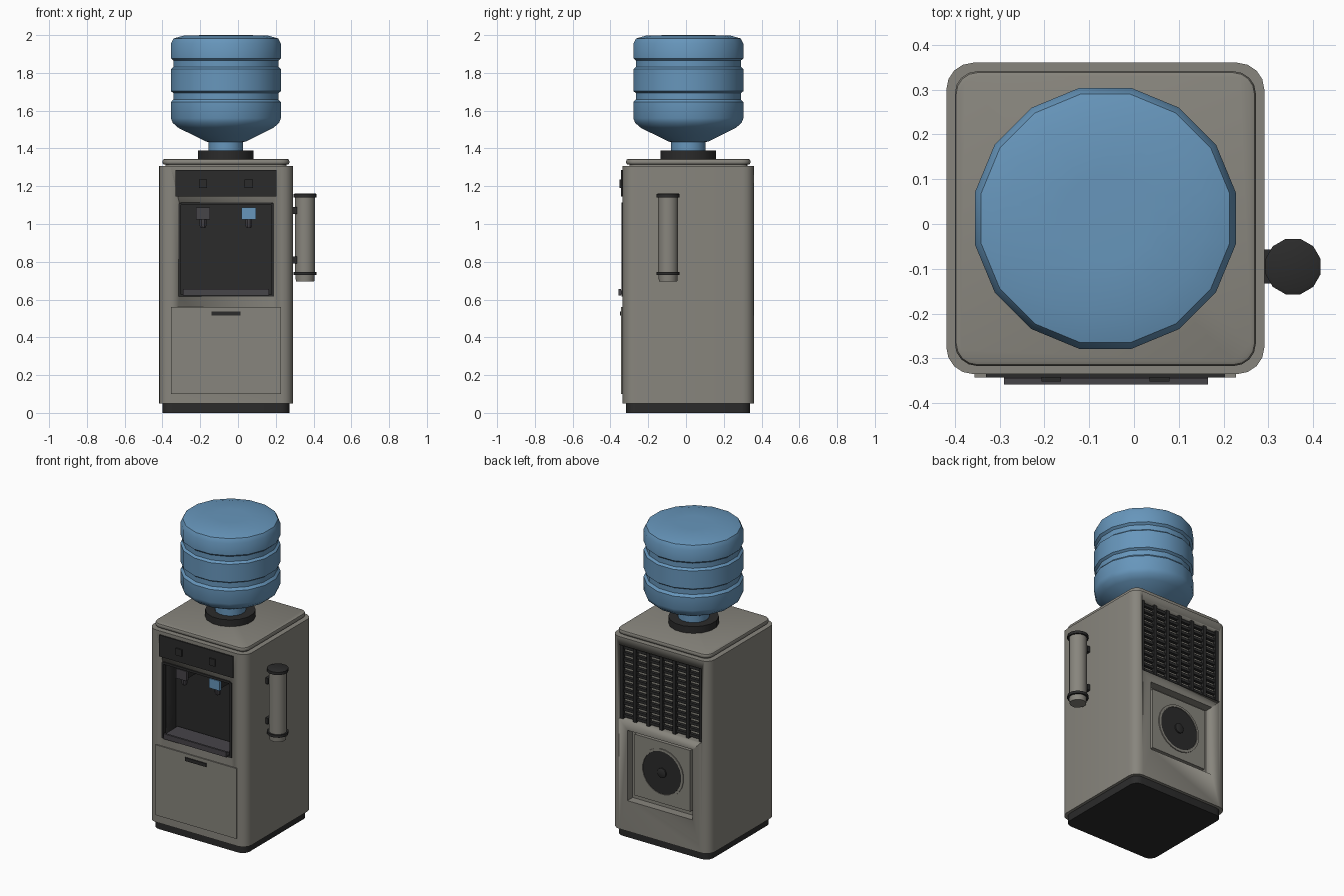
import bpy, bmesh, math
from mathutils import Matrix

if "Cube" in bpy.data.objects:
    bpy.data.objects.remove(bpy.data.objects["Cube"])

CX, CY = -0.064, 0.0125          # axis of the cabinet and bottle


def material(name, rgb):
    m = bpy.data.materials.new(name)
    m.diffuse_color = (*rgb, 1)
    m.use_nodes = True
    m.node_tree.nodes["Principled BSDF"].inputs["Base Color"].default_value = m.diffuse_color
    return m


GREY = material("warm grey", (0.245, 0.235, 0.205))
BLACK = material("soft black", (0.024, 0.024, 0.024))
DARK = material("dark grey", (0.062, 0.058, 0.066))
BLUE = material("bottle blue", (0.135, 0.305, 0.50))


def finish(name, bm, mat, angle=31):
    bmesh.ops.recalc_face_normals(bm, faces=bm.faces)
    me = bpy.data.meshes.new(name)
    bm.to_mesh(me)
    bm.free()
    me.materials.append(mat)
    ob = bpy.data.objects.new(name, me)
    bpy.context.collection.objects.link(ob)
    bpy.ops.object.select_all(action='DESELECT')
    ob.select_set(True)
    bpy.context.view_layer.objects.active = ob
    bpy.ops.object.shade_smooth_by_angle(angle=math.radians(angle))
    return ob


def box(name, x, y, z, mat, corner=0.0, top=0.0):
    """Box from ranges, with rounded upright edges and an optional top/bottom bevel."""
    bm = bmesh.new()
    size = [r[1] - r[0] for r in (x, y, z)]
    mid = [(r[0] + r[1]) / 2 for r in (x, y, z)]
    bmesh.ops.create_cube(bm, size=1, matrix=Matrix.Translation(mid) @ Matrix.Diagonal((*size, 1)))
    if corner:
        edges = [e for e in bm.edges if abs(e.verts[0].co.z - e.verts[1].co.z) > 1e-4]
        bmesh.ops.bevel(bm, geom=edges, offset=corner, segments=4, profile=0.5, affect='EDGES')
    if top:
        edges = [e for e in bm.edges if abs(e.verts[0].co.z - e.verts[1].co.z) < 1e-4]
        bmesh.ops.bevel(bm, geom=edges, offset=top, segments=2, profile=0.5, affect='EDGES')
    return finish(name, bm, mat)


def lathe(name, profile, centre, sides, mat, axis='Z', angle=31):
    """Closed revolved solid; profile is (radius, height) pairs from bottom to top."""
    bm = bmesh.new()
    rings = []
    for r, h in profile:
        ring = []
        for i in range(sides):
            a = 2 * math.pi * (i + 0.5) / sides
            u, v = r * math.cos(a), r * math.sin(a)
            co = (u, v, h) if axis == 'Z' else (u, h, v)
            ring.append(bm.verts.new([c + d for c, d in zip(centre, co)]))
        rings.append(ring)
    for a, b in zip(rings, rings[1:]):
        for i in range(sides):
            j = (i + 1) % sides
            bm.faces.new((a[i], a[j], b[j], b[i]))
    bm.faces.new(rings[0])
    bm.faces.new(rings[-1])
    return finish(name, bm, mat, angle)


# Cabinet with the dispensing niche, grille recess and fan recess cut out
NICHE_BACK = -0.20
cabinet = box("cabinet", (-0.419, 0.291), (-0.335, 0.36), (0.05, 1.308), GREY, 0.06)
cabinet.data.materials.append(BLACK)
cutters = [
    box("niche_cutter", (-0.31, 0.185), (-0.5, NICHE_BACK), (0.62, 1.11), GREY),
    box("grille_cutter", (-0.364, 0.236), (0.31, 0.5), (0.77, 1.255), GREY),
    box("fan_cutter", (-0.30, 0.172), (0.305, 0.5), (0.25, 0.71), GREY),
]
bpy.context.view_layer.objects.active = cabinet
for c in cutters:
    c.hide_render = True
    mod = cabinet.modifiers.new("cut", 'BOOLEAN')
    mod.operation, mod.solver, mod.object = 'DIFFERENCE', 'EXACT', c
    bpy.ops.object.modifier_apply(modifier=mod.name)
    bpy.data.objects.remove(c)
for p in cabinet.data.polygons:      # black niche lining
    x, y, z = p.center
    inside = -0.32 < x < 0.195 and -0.334 < y < NICHE_BACK + 0.01 and 0.61 < z < 1.12
    p.material_index = 1 if inside else 0

# Plinth and lid
box("plinth", (-0.40, 0.272), (-0.317, 0.34), (0, 0.052), BLACK, 0.05)
box("lid_seam", (-0.385, 0.257), (-0.30, 0.325), (1.30, 1.322), GREY, 0.04)
box("lid", (-0.40, 0.272), (-0.317, 0.341), (1.314, 1.344), GREY, 0.05, 0.011)

# Bottle and its collar
lathe("bottle_collar", [(0.15, 1.34), (0.15, 1.388)], (CX, CY, 0), 16, BLACK)
lathe("bottle", [
    (0.093, 1.38), (0.093, 1.433), (0.11, 1.438), (0.18, 1.472), (0.255, 1.508), (0.287, 1.535),
    (0.297, 1.56), (0.297, 1.645), (0.283, 1.66), (0.283, 1.693), (0.297, 1.703),
    (0.297, 1.82), (0.283, 1.832), (0.283, 1.865), (0.297, 1.877), (0.297, 1.955),
    (0.283, 1.982), (0.225, 1.998), (0.1, 2.0)], (CX, CY, 0), 16, BLUE)

# Control panel with two buttons
box("control_panel", (-0.33, 0.203), (-0.343, -0.33), (1.145, 1.285), BLACK)
# Frame lip around the niche
for n, x, z in (("left", (-0.315, -0.303), (0.617, 1.108)), ("right", (0.178, 0.19), (0.617, 1.108)),
                ("top", (-0.303, 0.178), (1.10, 1.115)), ("bottom", (-0.303, 0.178), (0.617, 0.628))):
    box("niche_frame_" + n, x, (-0.341, -0.31), z, BLACK)

# Taps: hot is dark, cold is blue
for n, x, mat in (("hot", -0.185, DARK), ("cold", 0.057, BLUE)):
    box(n + "_button", (x - 0.022, x + 0.022), (-0.352, -0.34), (1.19, 1.235), BLACK)
    box(n + "_tap_body", (x - 0.03, x + 0.03), (-0.305, NICHE_BACK), (1.03, 1.08), BLACK)
    box(n + "_tap_lever", (x - 0.038, x + 0.038), (-0.325, -0.304), (1.025, 1.088), mat)
    lathe(n + "_tap_spout", [(0.014, 0.98), (0.019, 0.99), (0.019, 1.035)], (x, -0.29, 0), 8, DARK)

# Drip tray
box("drip_tray", (-0.29, 0.165), (-0.357, NICHE_BACK - 0.01), (0.628, 0.648), DARK)
box("drip_tray_front", (-0.29, 0.165), (-0.358, -0.345), (0.622, 0.656), DARK)

# Lower door with handle
box("door", (-0.356, 0.228), (-0.343, -0.33), (0.10, 0.56), GREY)
box("door_handle", (-0.14, 0.013), (-0.350, -0.34), (0.515, 0.537), BLACK)

# Rear grille
for i in range(7):
    x = -0.35 + i * 0.572 / 6
    box(f"grille_upright_{i}", (x - 0.011, x + 0.011), (0.328, 0.35), (0.77, 1.255), BLACK)
for i in range(12):
    z = 0.79 + i * 0.0405
    box(f"grille_slat_{i}", (-0.364, 0.236), (0.322, 0.342), (z - 0.009, z + 0.009), BLACK)

# Rear fan: raised plate, rim, dark disc and hub
box("fan_plate", (-0.265, 0.137), (0.30, 0.335), (0.285, 0.685), GREY)
fan = (CX, 0, 0.487)
lathe("fan_rim", [(0.155, 0.33), (0.155, 0.341), (0.14, 0.341), (0.14, 0.33)], fan, 24, GREY, 'Y')
lathe("fan_disc", [(0.139, 0.33), (0.139, 0.338)], fan, 24, BLACK, 'Y')
lathe("fan_hub", [(0.032, 0.33), (0.032, 0.346), (0.025, 0.35)], fan, 12, BLACK, 'Y')

# Cup holder on the right side
cup = (0.355, -0.095, 0)
lathe("cup_tube", [(0.054, 0.74), (0.054, 1.145)], cup, 12, GREY)
lathe("cup_end", [(0.05, 0.695), (0.054, 0.74)], cup, 12, GREY)
lathe("cup_ring", [(0.064, 0.73), (0.064, 0.747)], cup, 12, BLACK)
lathe("cup_cap", [(0.064, 1.14), (0.064, 1.158), (0.055, 1.162)], cup, 12, BLACK)
for n, z in (("lower", 0.81), ("upper", 1.072)):
    box("cup_bracket_" + n, (0.285, 0.312), (-0.133, -0.057), (z - 0.019, z + 0.019), BLACK)
